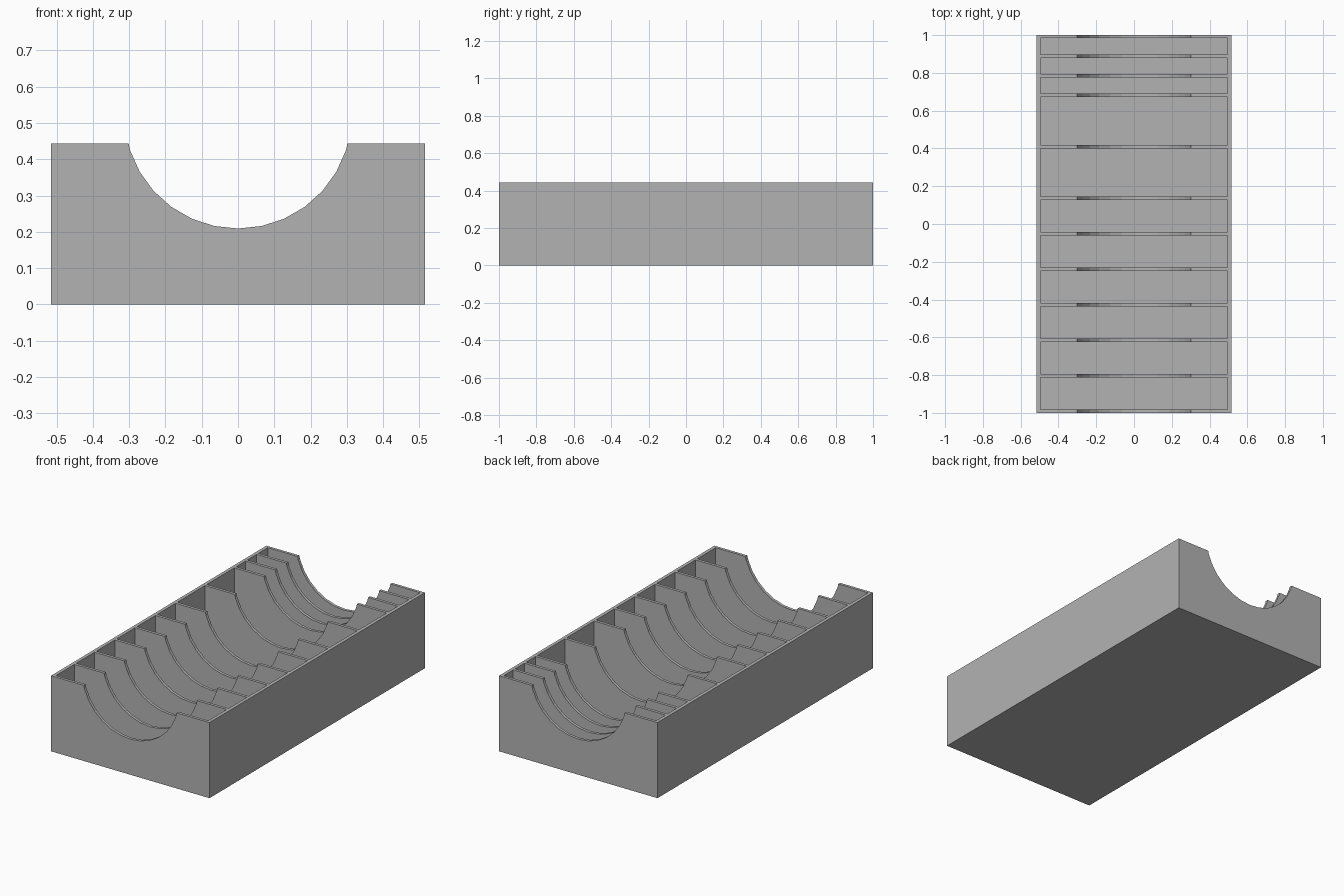
import bpy, bmesh, math
from mathutils import Matrix, Vector

cube = bpy.data.objects.get("Cube")
if cube:
    bpy.data.objects.remove(cube, do_unlink=True)

WIDTH, LENGTH, HEIGHT = 1.03, 2.0, 0.444
SIDE, WALL, FLOOR = 0.02, 0.017, 0.02
SMALL, MEDIUM, LARGE = 0.0865, 0.171, 0.2555
POCKETS = [MEDIUM] * 6 + [LARGE] * 2 + [SMALL] * 3   # front to back
CRADLE_RADIUS, CRADLE_Z = 0.313, 0.522

grey = bpy.data.materials.new("grey plastic")
grey.use_nodes = True
colour = (0.45, 0.45, 0.45, 1)
grey.diffuse_color = colour
grey.node_tree.nodes["Principled BSDF"].inputs["Base Color"].default_value = colour


def add_box(bm, low, high):
    low, high = Vector(low), Vector(high)
    matrix = Matrix.Translation((low + high) / 2) @ Matrix.Diagonal((*(high - low), 1))
    bmesh.ops.create_cube(bm, size=1, matrix=matrix)


def make_object(name, bm):
    mesh = bpy.data.meshes.new(name)
    bm.to_mesh(mesh)
    bm.free()
    mesh.materials.append(grey)
    obj = bpy.data.objects.new(name, mesh)
    bpy.context.collection.objects.link(obj)
    return obj


# Solid block
bm = bmesh.new()
add_box(bm, (-WIDTH / 2, -LENGTH / 2, 0), (WIDTH / 2, LENGTH / 2, HEIGHT))
tray = make_object("divided_tray", bm)

# Pockets between the dividers
bm = bmesh.new()
y = -LENGTH / 2 + WALL
inner = WIDTH / 2 - SIDE
for size in POCKETS:
    add_box(bm, (-inner, y, FLOOR), (inner, y + size, HEIGHT + 0.1))
    y += size + WALL
pockets = make_object("pocket_cutter", bm)

# Round cradle running through every divider and both end walls
bm = bmesh.new()
bmesh.ops.create_cone(
    bm, cap_ends=True, segments=30, radius1=CRADLE_RADIUS, radius2=CRADLE_RADIUS,
    depth=LENGTH + 0.2,
    matrix=Matrix.Translation((0, 0, CRADLE_Z)) @ Matrix.Rotation(math.pi / 2, 4, "X"))
cradle = make_object("cradle_cutter", bm)

# Cut the block, keep the finished mesh and drop the cutters
for cutter in (pockets, cradle):
    cutter.hide_render = True
    cut = tray.modifiers.new(cutter.name, "BOOLEAN")
    cut.operation, cut.solver, cut.object = "DIFFERENCE", "EXACT", cutter
graph = bpy.context.evaluated_depsgraph_get()
finished = bpy.data.meshes.new_from_object(tray.evaluated_get(graph))
tray.modifiers.clear()
tray.data = finished
finished.name = "divided_tray"
for cutter in (pockets, cradle):
    bpy.data.objects.remove(cutter, do_unlink=True)
